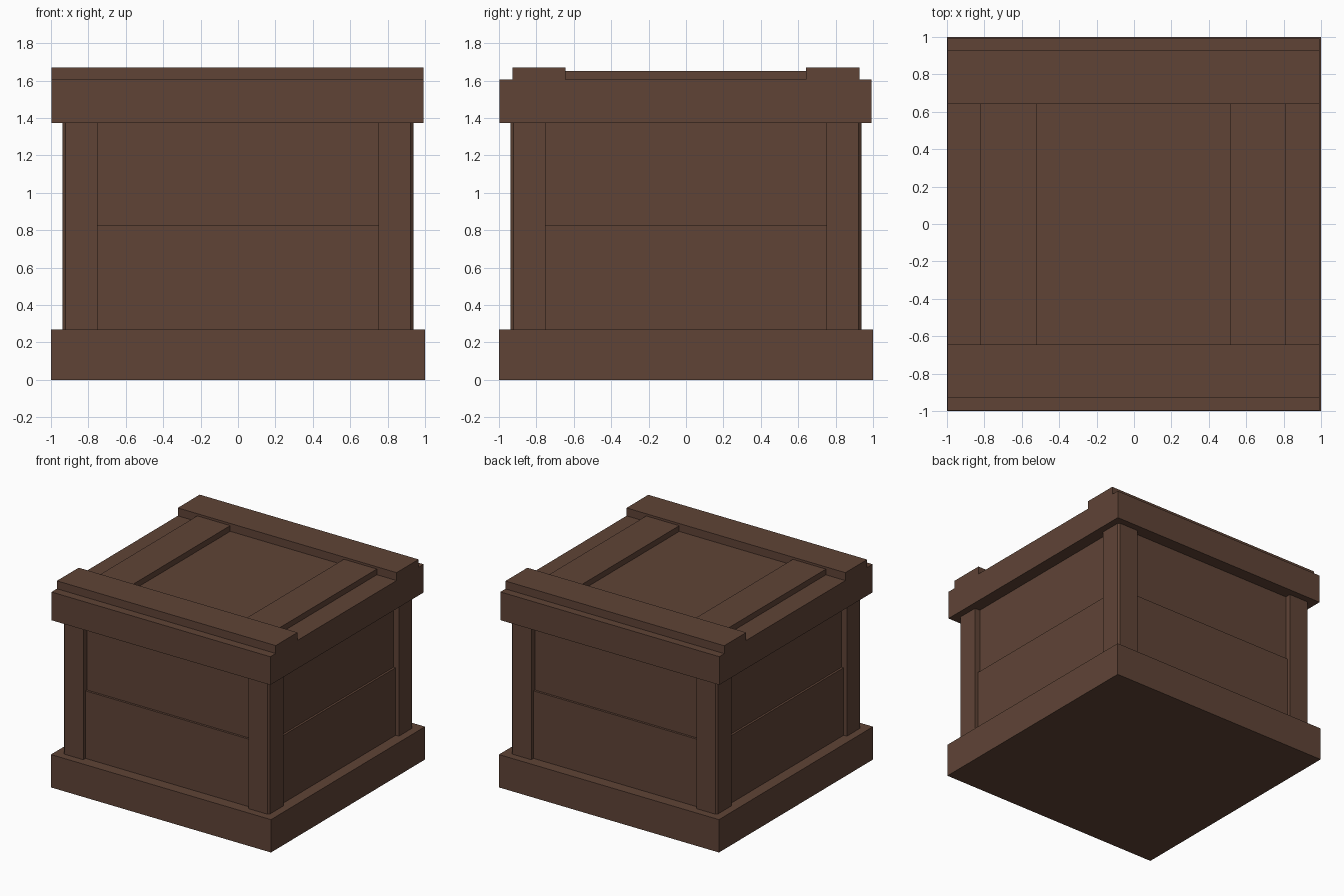
import bpy
import bmesh

if "Cube" in bpy.data.objects:
    bpy.data.objects.remove(bpy.data.objects["Cube"])

wood = bpy.data.materials.new("dark_wood")
wood.diffuse_color = (0.115, 0.057, 0.037, 1.0)
wood.use_nodes = True
wood.node_tree.nodes["Principled BSDF"].inputs["Base Color"].default_value = wood.diffuse_color


def prism(name, outline, z0, z1):
    """Extrude a flat xy outline from z0 up to z1."""
    bm = bmesh.new()
    face = bm.faces.new([bm.verts.new((x, y, z0)) for x, y in outline])
    top = bmesh.ops.extrude_face_region(bm, geom=[face])["geom"]
    bmesh.ops.translate(bm, vec=(0, 0, z1 - z0),
                        verts=[v for v in top if isinstance(v, bmesh.types.BMVert)])
    bmesh.ops.recalc_face_normals(bm, faces=bm.faces)
    mesh = bpy.data.meshes.new(name)
    bm.to_mesh(mesh)
    bm.free()
    mesh.materials.append(wood)
    obj = bpy.data.objects.new(name, mesh)
    bpy.context.collection.objects.link(obj)
    return obj


def box(name, x0, x1, y0, y1, z0, z1):
    return prism(name, [(x0, y0), (x1, y0), (x1, y1), (x0, y1)], z0, z1)


BASE_TOP, SEAM, LID_BOTTOM, LID_TOP = 0.27, 0.825, 1.373, 1.605

# Plinth
box("base", -1, 1, -1, 1, 0, BASE_TOP)

# Wall boards: the lower course stands slightly proud of the upper one
box("lower_walls", -0.908, 0.908, -0.908, 0.908, BASE_TOP, SEAM)
box("upper_walls", -0.89, 0.89, -0.89, 0.89, SEAM, LID_BOTTOM)

# Corner posts with a small chamfer on the outer edge
INNER, OUTER, CHAMFER = 0.75, 0.937, 0.015
post = [(INNER, INNER), (OUTER, INNER), (OUTER, OUTER - CHAMFER),
        (OUTER - CHAMFER, OUTER), (INNER, OUTER)]
for sx, side in ((-1, "left"), (1, "right")):
    for sy, end in ((-1, "front"), (1, "back")):
        prism(f"{end}_{side}_post", [(sx * x, sy * y) for x, y in post],
              BASE_TOP, LID_BOTTOM)

# Lid slab
box("lid", -0.997, 0.992, -0.997, 0.992, LID_BOTTOM, LID_TOP)

# Long rails across the lid
box("front_lid_rail", -0.997, 0.992, -0.927, -0.645, LID_TOP, 1.67)
box("back_lid_rail", -0.997, 0.992, 0.642, 0.927, LID_TOP, 1.67)

# Short straps between the rails
box("left_lid_strap", -0.82, -0.52, -0.645, 0.642, LID_TOP, 1.652)
box("right_lid_strap", 0.513, 0.813, -0.645, 0.642, LID_TOP, 1.652)
